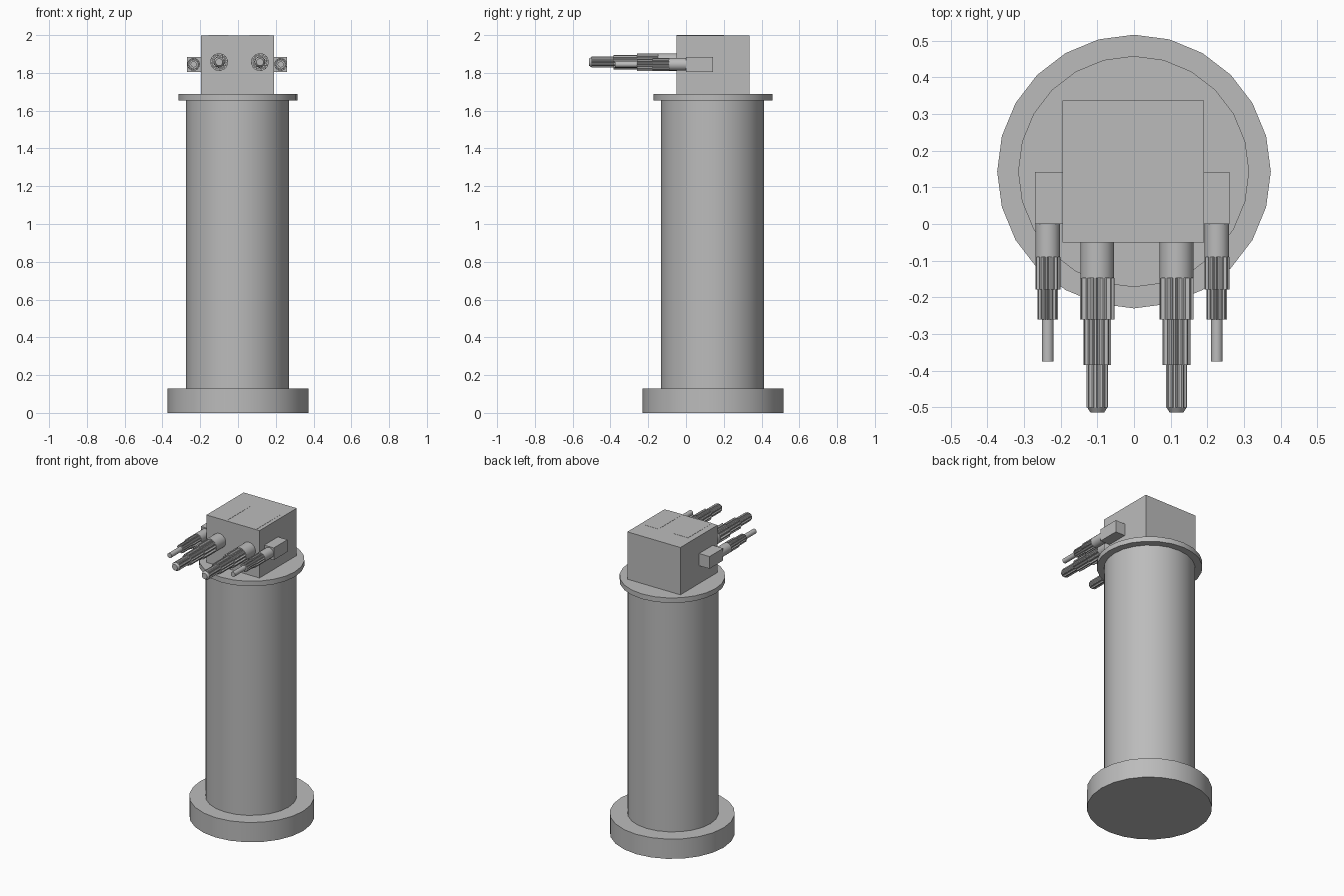
import bpy, bmesh
from math import sin, cos, pi, radians
from mathutils import Matrix

cube = bpy.data.objects.get("Cube")
if cube:
    bpy.data.objects.remove(cube, do_unlink=True)

GREY = (0.5, 0.5, 0.5, 1)
grey = bpy.data.materials.new("plain grey")
grey.diffuse_color = GREY
grey.use_nodes = True
for node in grey.node_tree.nodes:
    if node.type == 'BSDF_PRINCIPLED':
        node.inputs["Base Color"].default_value = GREY


def finish(name, bm, smooth=False):
    bmesh.ops.recalc_face_normals(bm, faces=bm.faces)
    mesh = bpy.data.meshes.new(name)
    bm.to_mesh(mesh)
    bm.free()
    mesh.materials.append(grey)
    obj = bpy.data.objects.new(name, mesh)
    bpy.context.collection.objects.link(obj)
    if smooth:
        bpy.ops.object.select_all(action='DESELECT')
        obj.select_set(True)
        bpy.context.view_layer.objects.active = obj
        bpy.ops.object.shade_smooth_by_angle(angle=radians(30))
    return obj


def box(name, x, y, z):
    bm = bmesh.new()
    size = [b - a for a, b in (x, y, z)]
    mid = [(a + b) / 2 for a, b in (x, y, z)]
    bmesh.ops.create_cube(bm, size=1, matrix=Matrix.Translation(mid) @ Matrix.Diagonal((*size, 1)))
    return finish(name, bm)


def disc(name, x, y, radius, z0, z1):
    bm = bmesh.new()
    bmesh.ops.create_cone(bm, cap_ends=True, segments=24, radius1=radius, radius2=radius,
                          depth=z1 - z0, matrix=Matrix.Translation((x, y, (z0 + z1) / 2)))
    return finish(name, bm, True)


def section(bm, x, z, y0, y1, r0, r1, teeth=0):
    """Closed round or fluted length of barrel running along y."""
    count = teeth * 4 if teeth else 16
    rings = []
    for y, r in ((y0, r0), (y1, r1)):
        ring = []
        for i in range(count):
            a = 2 * pi * (i + 0.5) / count
            k = 0.8 if teeth and i % 4 > 1 else 1
            ring.append(bm.verts.new((x + r * k * cos(a), y, z + r * k * sin(a))))
        rings.append(ring)
    a, b = rings
    for i in range(count):
        j = (i + 1) % count
        bm.faces.new((a[i], a[j], b[j], b[i]))
    bm.faces.new(a)
    bm.faces.new(b[::-1])


def barrel(name, x, z, stages):
    bm = bmesh.new()
    for stage in stages:
        section(bm, x, z, *stage)
    finish(name, bm, True)


# Pedestal
disc("base", 0, 0.143, 0.373, 0, 0.13)
disc("column", -0.003, 0.14, 0.272, 0.13, 1.66)
disc("flange", -0.001, 0.143, 0.315, 1.655, 1.688)

# Head, with nearly flush gun housings
box("head", (-0.195, 0.191), (-0.05, 0.337), (1.688, 1.999))
for side, x in (("right", -0.155), ("left", 0.06)):
    box(side + "_housing", (x, x + 0.106), (-0.051, 0.2), (1.78, 2.0))

# Side mounts
box("right_mount", (-0.27, -0.195), (0, 0.142), (1.805, 1.885))
box("left_mount", (0.191, 0.26), (0, 0.142), (1.805, 1.885))

# Stepped barrels: start y, end y, start radius, end radius, teeth
LARGE = [(-0.05, -0.147, 0.047, 0.047), (-0.147, -0.26, 0.047, 0.047, 12),
         (-0.26, -0.385, 0.038, 0.038, 12), (-0.385, -0.5, 0.029, 0.029, 8),
         (-0.5, -0.514, 0.028, 0.019)]
SMALL = [(0, -0.09, 0.034, 0.034), (-0.09, -0.178, 0.034, 0.034, 12),
         (-0.178, -0.26, 0.028, 0.028, 12), (-0.26, -0.375, 0.016, 0.016)]
for name, x, z, stages in (("right_large_barrel", -0.1, 1.857, LARGE),
                           ("left_large_barrel", 0.116, 1.857, LARGE),
                           ("right_small_barrel", -0.235, 1.845, SMALL),
                           ("left_small_barrel", 0.226, 1.845, SMALL)):
    barrel(name, x, z, stages)
